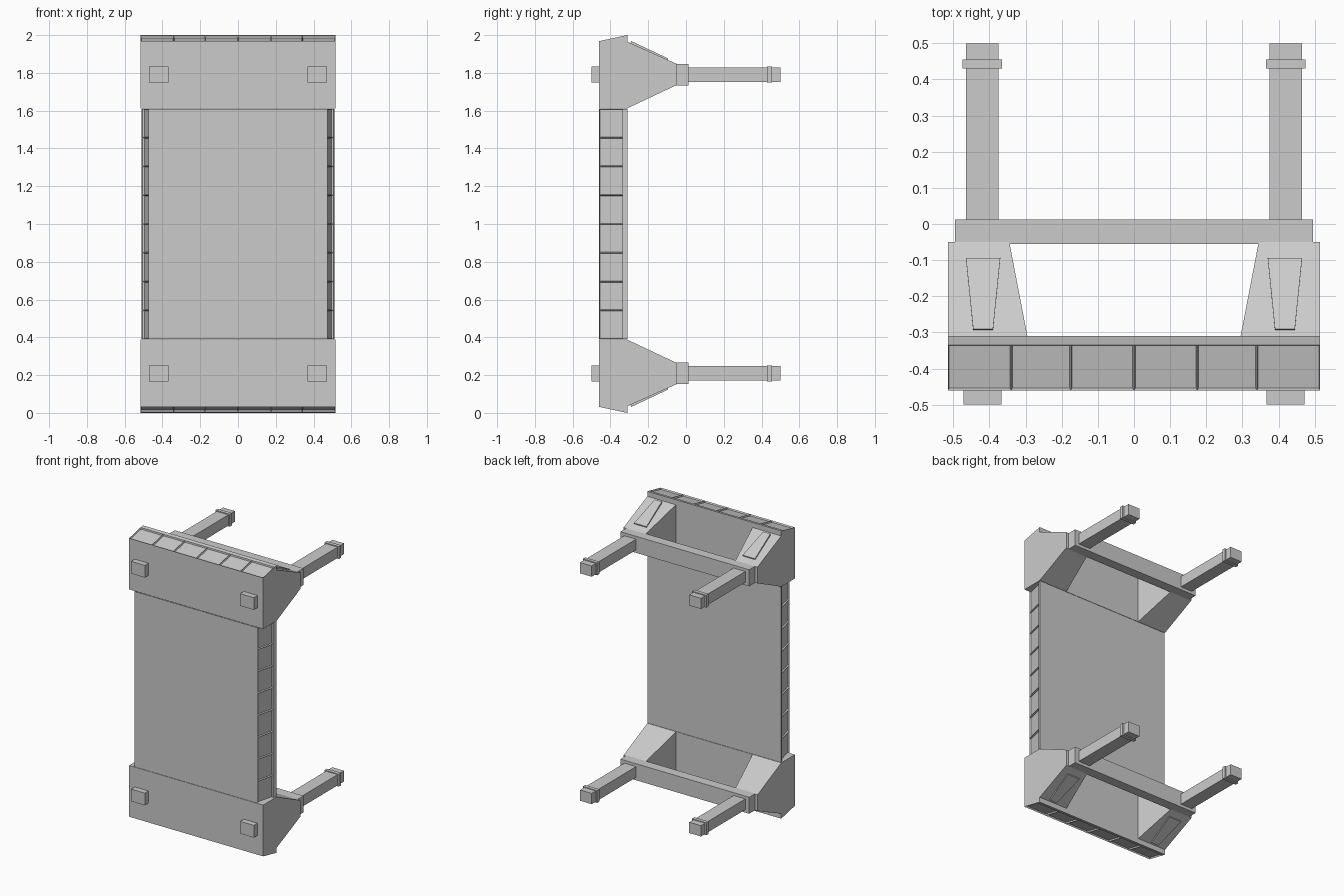
import bpy, bmesh
from mathutils import Vector

if "Cube" in bpy.data.objects:
    bpy.data.objects.remove(bpy.data.objects["Cube"])

# All parts are modelled around the centre height z = 1, then mirrored in x and z.

def finish(name, bm, mirror):
    bmesh.ops.recalc_face_normals(bm, faces=bm.faces[:])
    me = bpy.data.meshes.new(name)
    bm.to_mesh(me)
    bm.free()
    ob = bpy.data.objects.new(name, me)
    ob.location = (0, 0, 1)
    bpy.context.collection.objects.link(ob)
    if any(mirror):
        m = ob.modifiers.new("mirror", 'MIRROR')
        m.use_axis = mirror
        m.use_mirror_merge = False
    return ob

def loft(name, rings, mirror, caps=True, panels=(), depth=0.01):
    """Skin closed rings of points; edges listed in panels get recessed cells."""
    bm = bmesh.new()
    vs = [[bm.verts.new(p) for p in r] for r in rings]
    n = len(rings[0])
    cells = []
    for a, b in zip(vs, vs[1:]):
        for i in range(n):
            j = (i + 1) % n
            f = bm.faces.new((a[i], a[j], b[j], b[i]))
            if i in panels:
                cells.append(f)
    if caps:
        bm.faces.new(vs[0])
        bm.faces.new(vs[-1])
    bmesh.ops.recalc_face_normals(bm, faces=bm.faces[:])
    if cells:
        bmesh.ops.inset_individual(bm, faces=cells, thickness=0.005, depth=-depth)
    return finish(name, bm, mirror)

def box(name, x, y, z, mirror=(True, False, True)):
    rings = [[(x[0], yy, z[0]), (x[1], yy, z[0]), (x[1], yy, z[1]), (x[0], yy, z[1])] for yy in y]
    return loft(name, rings, mirror)

# middle of the table top, with recessed panels along both sides
side = [(.475, -.46), (.505, -.335), (.512, -.31), (-.512, -.31), (-.505, -.335), (-.475, -.46)]
loft("top_middle", [[(x, y, -.61 + 1.22 * k / 8) for x, y in side] for k in range(9)],
     (False, False, False), caps=False, panels=(0, 4))

# wider ends of the table top, with six recessed panels each
end = [(-.46, .612), (-.46, .968), (-.335, .995), (-.31, 1.0), (-.31, .612)]
xs = [-.515, -.34, -.175, 0, .175, .34, .515]
loft("top_end", [[(x, y, z) for y, z in end] for x in xs],
     (False, False, True), panels=(1,))

# tapered corner brackets
loft("corner_bracket", [
    [(.295, -.31, .613), (.515, -.31, .613), (.515, -.31, .965), (.295, -.31, .965)],
    [(.345, -.05, .735), (.515, -.05, .735), (.515, -.05, .848), (.345, -.05, .848)],
], (True, False, True))

# raised tapered plates on the outer slopes of the brackets
loft("bracket_plate", [
    [(.39, -.295, .945), (.445, -.295, .945), (.445, -.291, .969), (.39, -.291, .969)],
    [(.37, -.098, .855), (.465, -.098, .855), (.465, -.094, .876), (.37, -.094, .876)],
], (True, False, True))

# cross rails, legs, collars and peg ends
box("cross_rail", (-.495, .495), (-.055, .013), (.733, .848), (False, False, True))
box("leg", (.375, .465), (0, .5), (.753, .828))
box("leg_collar", (.365, .475), (.43, .455), (.748, .834))
box("peg_end", (.367, .472), (-.5, -.45), (.749, .834))
